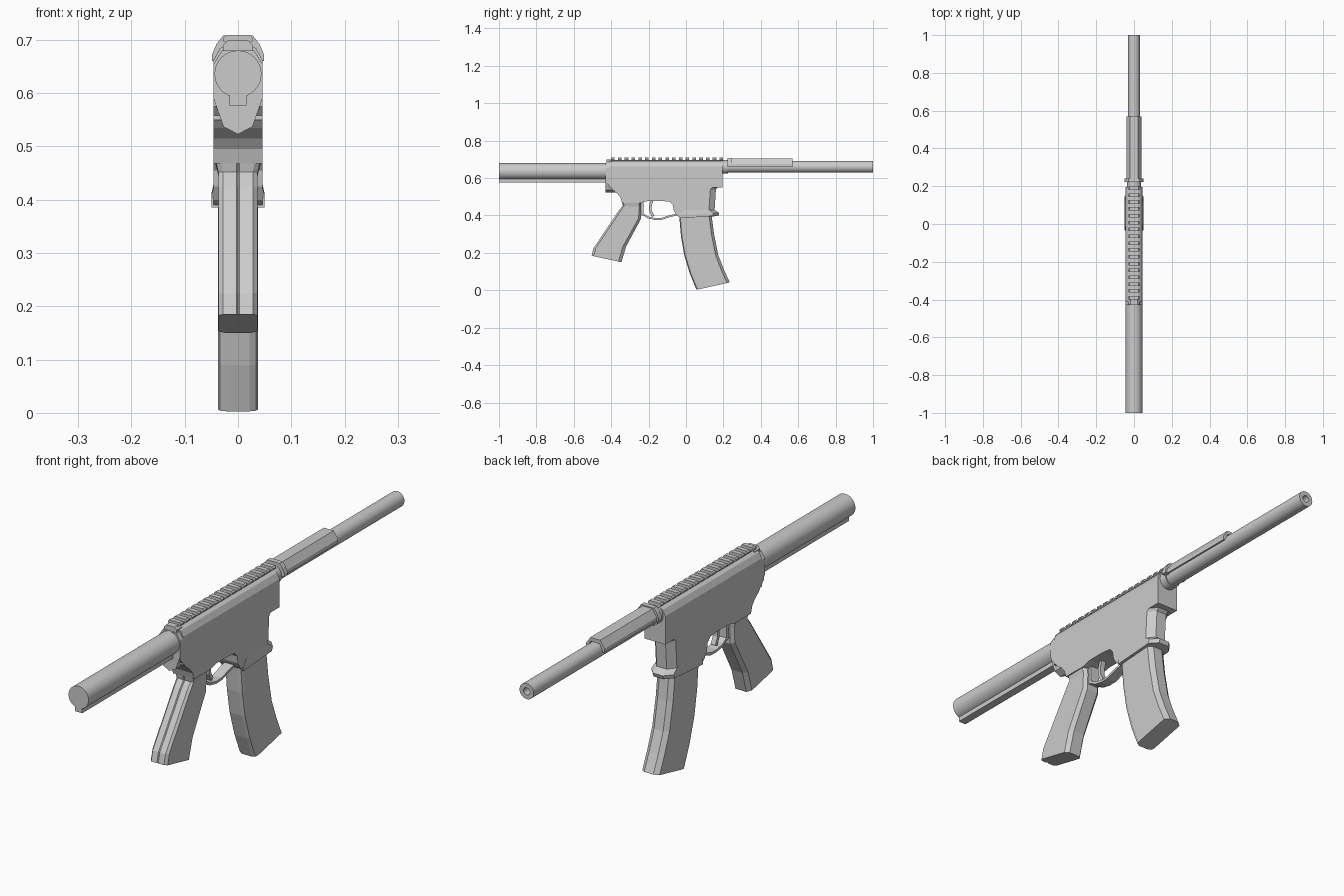
import bpy, bmesh, math

if "Cube" in bpy.data.objects:
    bpy.data.objects.remove(bpy.data.objects["Cube"])

grey = bpy.data.materials.new("plain grey")
grey.diffuse_color = (0.6, 0.6, 0.6, 1)
grey.use_nodes = True
grey.node_tree.nodes["Principled BSDF"].inputs["Base Color"].default_value = grey.diffuse_color


def finish(name, bm, smooth=False):
    bmesh.ops.recalc_face_normals(bm, faces=bm.faces)
    me = bpy.data.meshes.new(name)
    bm.to_mesh(me)
    bm.free()
    me.materials.append(grey)
    ob = bpy.data.objects.new(name, me)
    bpy.context.collection.objects.link(ob)
    if smooth:
        bpy.ops.object.select_all(action='DESELECT')
        ob.select_set(True)
        bpy.context.view_layer.objects.active = ob
        bpy.ops.object.shade_smooth_by_angle(angle=math.radians(35))
    return ob


def loft(name, rings, smooth=False):
    """Skin a list of equal-length point rings and cap both ends."""
    bm = bmesh.new()
    vs = [[bm.verts.new(p) for p in r] for r in rings]
    n = len(vs[0])
    for a, b in zip(vs, vs[1:]):
        for i in range(n):
            bm.faces.new((a[i], a[(i + 1) % n], b[(i + 1) % n], b[i]))
    bm.faces.new(vs[0])
    bm.faces.new(vs[-1])
    return finish(name, bm, smooth)


def side_plate(name, pts, w):
    """Extrude a (y, z) outline across x."""
    return loft(name, [[(s * w, y, z) for y, z in pts] for s in (-1, 1)])


def mirrored(half):
    return half + [(-x, z) for x, z in reversed(half) if x > 1e-6]


def along_y(name, half, y0, y1):
    """Extrude a mirrored (x, z) half section along y."""
    sec = mirrored(half)
    return loft(name, [[(x, y, z) for x, z in sec] for y in (y0, y1)])


def turned(name, steps, zc, n=40):
    """Round part along y from (y, radius) steps."""
    rings = [[(r * math.cos(2 * math.pi * i / n), y, zc + r * math.sin(2 * math.pi * i / n))
              for i in range(n)] for y, r in steps]
    return loft(name, rings, True)


def blade(name, section, spine):
    """Loft a mirrored (x, t) section between rear and front outline points."""
    sec = mirrored(section)
    rings = [[(x * k, a[0] + (b[0] - a[0]) * t, a[1] + (b[1] - a[1]) * t)
              for x, t in sec] for a, b, k in spine]
    return loft(name, rings)


# rear tube with its guide key
turned("rear_tube", [(-1, 0.044), (-0.40, 0.044)], 0.636)
along_y("rear_tube_key", [(0.016, 0.61), (0.016, 0.577)], -1, -0.40)

# front tube with recessed end
turned("front_tube", [(0.18, 0.031), (1, 0.031), (1, 0.014), (0.9, 0.014)], 0.66)

# upper body with chamfered top
along_y("upper_body", [(0.046, 0.55), (0.046, 0.662), (0.034, 0.684), (0.02, 0.692)], -0.41, 0.195)

# rear end of the body, V-shaped underneath
along_y("body_rear", [(0, 0.523), (0.027, 0.537), (0.046, 0.59), (0.046, 0.655),
                      (0.03, 0.68)], -0.43, -0.35)

# lower body side outline
side_plate("lower_body", [
    (-0.425, 0.60), (-0.425, 0.575), (-0.39, 0.535), (-0.365, 0.515), (-0.35, 0.495),
    (-0.342, 0.468), (-0.24, 0.468), (-0.225, 0.473), (-0.20, 0.478), (-0.13, 0.478), (-0.085, 0.473),
    (-0.07, 0.455), (-0.065, 0.425), (-0.05, 0.40), (-0.03, 0.387), (0.05, 0.39),
    (0.11, 0.40), (0.11, 0.60)], 0.046)

# front socket with chamfered front corners and flared lip
socket = []
for z, yb, yf, w, tilt in [(0.60, 0.0, 0.195, 0.046, 0), (0.572, 0.0, 0.195, 0.046, 0),
                           (0.54, 0.0, 0.160, 0.046, 0), (0.43, -0.01, 0.153, 0.046, 0),
                           (0.403, -0.035, 0.178, 0.0495, 0.01),
                           (0.385, -0.035, 0.172, 0.0495, 0.012)]:
    half = [(w, yb), (w, yf - 0.03), (0.022, yf)]
    socket.append([(x, y, z + (tilt if y > 0.05 else 0)) for x, y in mirrored(half)])
loft("front_socket", socket)

# top rail: base and repeated teeth
along_y("rail_base", [(0.016, 0.68), (0.022, 0.698)], -0.41, 0.195)
tooth = [(0.016, 0.69), (0.028, 0.698), (0.028, 0.703), (0.023, 0.709)]
for i in range(17):
    y = -0.40 + i * 0.0362
    along_y("rail_tooth", tooth, y, y + 0.019)

# small pull handle behind the rail
along_y("rear_handle", [(0.028, 0.672), (0.028, 0.69), (0.018, 0.70)], -0.425, -0.39)

# front cover: an open-bottomed arch over the tube, with a wider collar
arch = [(0.034, 0.66), (0.041, 0.66), (0.041, 0.675), (0.022, 0.704)]
cover = arch + [(-x, z) for x, z in reversed(arch)] + [(-0.02, 0.69), (0.02, 0.69)]
loft("front_cover", [[(x, y, z) for x, z in cover] for y in (0.225, 0.57)])
along_y("cover_collar", [(0.049, 0.66), (0.049, 0.672), (0.04, 0.693), (0.028, 0.708)], 0.222, 0.242)
turned("tube_collar", [(0.19, 0.036), (0.225, 0.036)], 0.66)

# hand grip with a grooved back
blade("hand_grip", [(0, 0.03), (0.003, 0.0), (0.028, 0.0), (0.037, 0.07), (0.037, 0.90), (0.024, 1)],
      [((-0.345, 0.485), (-0.24, 0.475), 1.2), ((-0.338, 0.452), (-0.24, 0.445), 1.0),
       ((-0.36, 0.425), (-0.242, 0.38), 1.0), ((-0.495, 0.225), (-0.32, 0.235), 1.0),
       ((-0.505, 0.185), (-0.345, 0.15), 1.0)])

# curved lower box
blade("curved_box", [(0.022, 0), (0.034, 0.03), (0.038, 0.10), (0.038, 0.92), (0.02, 1)],
      [((-0.04, 0.43), (0.13, 0.44), 1), ((-0.035, 0.385), (0.137, 0.40), 1),
       ((-0.027, 0.29), (0.150, 0.30), 1), ((-0.010, 0.19), (0.172, 0.19), 1),
       ((0.020, 0.09), (0.203, 0.11), 1), ((0.056, 0.003), (0.234, 0.042), 1)])


def strip(name, path, thick, w):
    """Thin band following a (y, z) path."""
    rings = []
    for i, (y, z) in enumerate(path):
        a, b = path[max(i - 1, 0)], path[min(i + 1, len(path) - 1)]
        dy, dz = b[0] - a[0], b[1] - a[1]
        d = math.hypot(dy, dz)
        ny, nz = -dz / d * thick / 2, dy / d * thick / 2
        rings.append([(-w, y - ny, z - nz), (w, y - ny, z - nz),
                      (w, y + ny, z + nz), (-w, y + ny, z + nz)])
    return loft(name, rings)


# finger guard loop and lever
strip("finger_guard", [(-0.25, 0.41), (-0.225, 0.403), (-0.205, 0.390), (-0.165, 0.381),
                       (-0.13, 0.382), (-0.09, 0.395), (-0.05, 0.405)], 0.010, 0.02)
strip("finger_guard_post", [(-0.232, 0.475), (-0.232, 0.40)], 0.012, 0.02)
strip("finger_lever", [(-0.18, 0.485), (-0.19, 0.455), (-0.19, 0.425), (-0.175, 0.395)], 0.014, 0.010)
